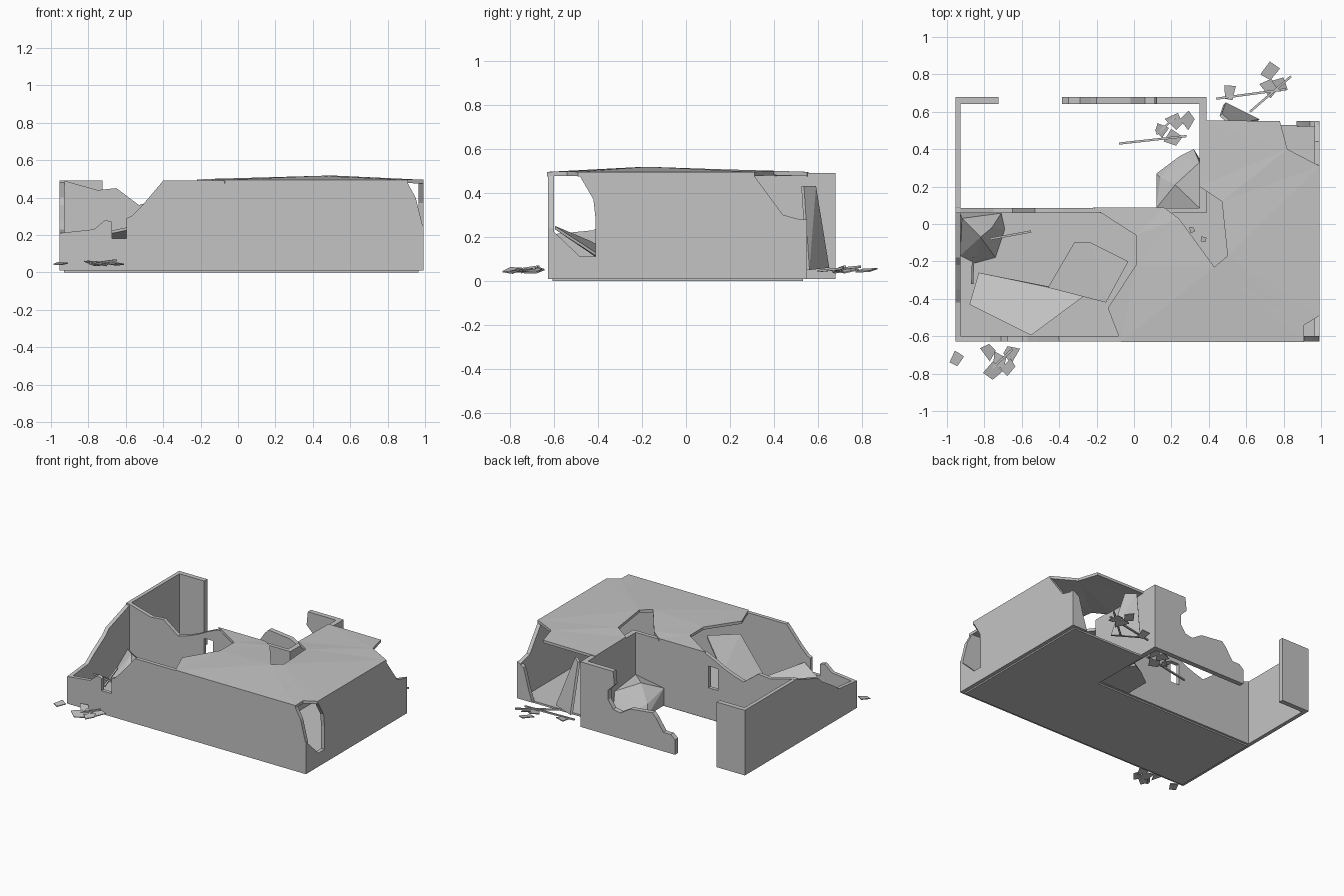
import bpy, bmesh, math, random
from mathutils import Vector

cube = bpy.data.objects.get("Cube")
if cube:
    bpy.data.objects.remove(cube, do_unlink=True)
random.seed(4)

GREY = (0.55, 0.55, 0.55, 1)
concrete = bpy.data.materials.new("grey_concrete")
concrete.use_nodes = True
concrete.diffuse_color = GREY
concrete.node_tree.nodes["Principled BSDF"].inputs["Base Color"].default_value = GREY

BASE, TOP = 0.01, 0.49


def finish(name, bm):
    bmesh.ops.recalc_face_normals(bm, faces=bm.faces[:])
    mesh = bpy.data.meshes.new(name)
    bm.to_mesh(mesh)
    bm.free()
    mesh.materials.append(concrete)
    ob = bpy.data.objects.new(name, mesh)
    bpy.context.collection.objects.link(ob)
    return ob


def prism(bm, points, offset):
    """Close a solid between an outline and its shifted copy."""
    a = [bm.verts.new(p) for p in points]
    b = [bm.verts.new(Vector(p) + Vector(offset)) for p in points]
    caps = [bm.faces.new(a), bm.faces.new(b[::-1])]
    for i in range(len(a)):
        j = (i + 1) % len(a)
        bm.faces.new((a[i], b[i], b[j], a[j]))
    bm.normal_update()
    bmesh.ops.triangulate(bm, faces=caps)


def wall_x(name, y, thick, *profiles):
    """Wall running along x, each profile being (x, z) points."""
    bm = bmesh.new()
    for prof in profiles:
        prism(bm, [(u, y, z) for u, z in prof], (0, thick, 0))
    return finish(name, bm)


def wall_y(name, x, thick, profile):
    """Wall running along y from a (y, z) profile."""
    bm = bmesh.new()
    prism(bm, [(x, u, z) for u, z in profile], (thick, 0, 0))
    return finish(name, bm)


def hull(name, points):
    bm = bmesh.new()
    for p in points:
        bm.verts.new(p)
    res = bmesh.ops.convex_hull(bm, input=bm.verts[:])
    junk = [v for v in res["geom_interior"] if isinstance(v, bmesh.types.BMVert)]
    bmesh.ops.delete(bm, geom=junk, context='VERTS')
    return finish(name, bm)


def slab(name, points, drop=(0, 0, -0.015)):
    return hull(name, points + [tuple(Vector(p) + Vector(drop)) for p in points])


def plank(name, start, end, width=0.012):
    a, b = Vector(start), Vector(end)
    side = (b - a).cross(Vector((0, 0, 1))).normalized() * width / 2
    return slab(name, [a + side, b + side, b - side, a - side], (0, 0, -0.01))


def scatter(name, spots, size=0.055):
    """Broken flat chips lying almost level."""
    for n, (x, y) in enumerate(spots):
        turn = random.uniform(0, math.tau)
        tilt = random.uniform(-0.3, 0.3)
        pts = []
        for k in range(4):
            ang = turn + k * math.tau / 4 + random.uniform(-0.3, 0.3)
            r = size * random.uniform(0.65, 1.1)
            dx, dy = r * math.cos(ang), r * math.sin(ang)
            pts.append((x + dx, y + dy, 0.05 + dx * tilt + dy * 0.15))
        slab(f"{name}_{n + 1}", pts, (0, 0, -0.006))


# L-shaped floor
bm = bmesh.new()
prism(bm, [(x, y, 0) for x, y in [(-.93, -.605), (.965, -.605), (.965, .53),
                                  (.37, .53), (.37, .07), (-.93, .07)]], (0, 0, .014))
finish("floor", bm)

# Front wall with ragged left end and broken right corner
wall_x("front_wall", -.627, .028, [
    (-.955, BASE), (.99, BASE), (.99, .24), (.95, .4), (.9, TOP), (-.4, TOP),
    (-.51, .36), (-.57, .3), (-.595, .29), (-.595, .18), (-.675, .18),
    (-.675, .27), (-.71, .28), (-.77, .23), (-.955, .21)])

# Right wall, broken at both corners
wall_y("right_wall", .993, -.028, [
    (-.627, BASE), (.55, BASE), (.55, .27), (.44, .3), (.3, TOP), (-.49, TOP),
    (-.42, .37), (-.41, .28), (-.41, .11), (-.48, .11), (-.627, .25)])
wall_x("right_corner_stub", .55, -.028, [
    (.87, BASE), (.993, BASE), (.993, .28), (.94, .25), (.9, .1)])

# Long left wall, stepping down to the front
wall_y("left_wall", -.955, .028, [
    (-.627, BASE), (.678, BASE), (.678, TOP), (.09, TOP), (-.18, .4),
    (-.22, .36), (-.35, .28), (-.42, .23), (-.627, .21)])

# Inner wall in two halves that meet around a small window
WIN = -.28
wall_x("inner_wall", .058, .028,
       [(-.955, BASE), (WIN, BASE), (WIN, .24), (-.32, .24), (-.32, .4), (WIN, .4),
        (WIN, .46), (-.38, .41), (-.46, .38), (-.53, .36), (-.65, .45),
        (-.75, .44), (-.93, TOP), (-.955, TOP)],
       [(WIN, BASE), (.385, BASE), (.385, TOP), (-.21, TOP), (WIN, .46),
        (WIN, .4), (-.245, .4), (-.245, .24), (WIN, .24)])

# Wall between yard and wing
wall_y("wing_wall", .35, .037, [(.06, BASE), (.678, BASE), (.678, TOP), (.06, TOP)])

# Yard back wall on both sides of the gap
wall_x("yard_wall", .642, .036,
       [(-.955, BASE), (-.725, BASE), (-.725, TOP), (-.955, TOP)],
       [(-.385, BASE), (.387, BASE), (.387, TOP), (.12, TOP), (.11, .39),
        (.16, .34), (.16, .27), (.12, .21), (.06, .2), (-.02, .25), (-.2, .27),
        (-.23, .24), (-.29, .15), (-.35, .15), (-.385, .12)])

# Roof with broken edges, sagging away from the bite in the middle
roof = [(-.07, -.63, .495), (.91, -.63, .495), (.91, -.54, .497), (.993, -.49, .495),
        (.993, .31, .495), (.82, .4, .5), (.78, .55, .495), (.35, .555, .495),
        (.35, .2, .5), (.47, .12, .508), (.5, -.17, .518), (.43, -.23, .516),
        (.24, .03, .505), (.16, .088, .497), (-.22, .088, .497), (.01, -.06, .503),
        (.01, -.22, .504), (-.14, -.45, .5)]
bm = bmesh.new()
prism(bm, roof, (0, 0, -.02))
finish("roof", bm)

# Fallen roof slabs
slab("fallen_slab_low", [(-.83, -.26, .08), (-.88, -.43, .18), (-.55, -.595, .25),
                         (-.26, -.38, .11), (-.4, -.345, .08)])
slab("fallen_slab_high", [(-.46, -.34, .13), (-.32, -.1, .2), (-.23, -.1, .28),
                          (-.03, -.2, .46), (-.15, -.42, .42)])

# Rubble heaps
hull("corner_rubble", [(-.93, .058, .03), (-.93, -.17, .012), (-.85, -.21, .012),
                       (-.74, -.18, .012), (-.69, -.03, .012), (-.71, .058, .03),
                       (-.82, -.07, .2), (-.92, .03, .17), (-.76, -.02, .13)])
hull("yard_rubble", [(.12, .086, .012), (.12, .27, .012), (.24, .36, .012),
                     (.32, .4, .012), (.35, .35, .012), (.35, .086, .012),
                     (.12, .086, .14), (.22, .21, .2), (.35, .33, .15),
                     (.35, .086, .18), (.14, .25, .08)])

# Slab leaning at the wing opening
slab("leaning_slab", [(.49, .65, .06), (.67, .56, .05), (.53, .535, .43),
                      (.47, .59, .43)], (-.012, -.012, 0))

# Loose chips and planks
scatter("front_chip", [(-.78, -.68), (-.66, -.69), (-.72, -.73), (-.75, -.79),
                       (-.67, -.77), (-.95, -.72)])
scatter("wing_chip", [(.51, .7), (.72, .73), (.73, .81), (.79, .74)])
scatter("yard_chip", [(.15, .5), (.2, .46), (.22, .55), (.28, .55)])
scatter("indoor_chip", [(.31, -.03), (.37, -.08)], .02)
plank("wing_plank_a", (.44, .67, .05), (.81, .72, .07))
plank("wing_plank_b", (.62, .6, .05), (.84, .79, .07))
plank("yard_plank", (-.08, .43, .04), (.28, .47, .07))
plank("yard_plank_short", (.12, .48, .05), (.22, .57, .06))
plank("front_plank", (-.79, -.8, .05), (-.65, -.67, .07))
plank("heap_plank", (-.77, -.08, .16), (-.55, -.04, .1))
plank("heap_plank_short", (-.865, -.32, .05), (-.86, -.18, .13))
